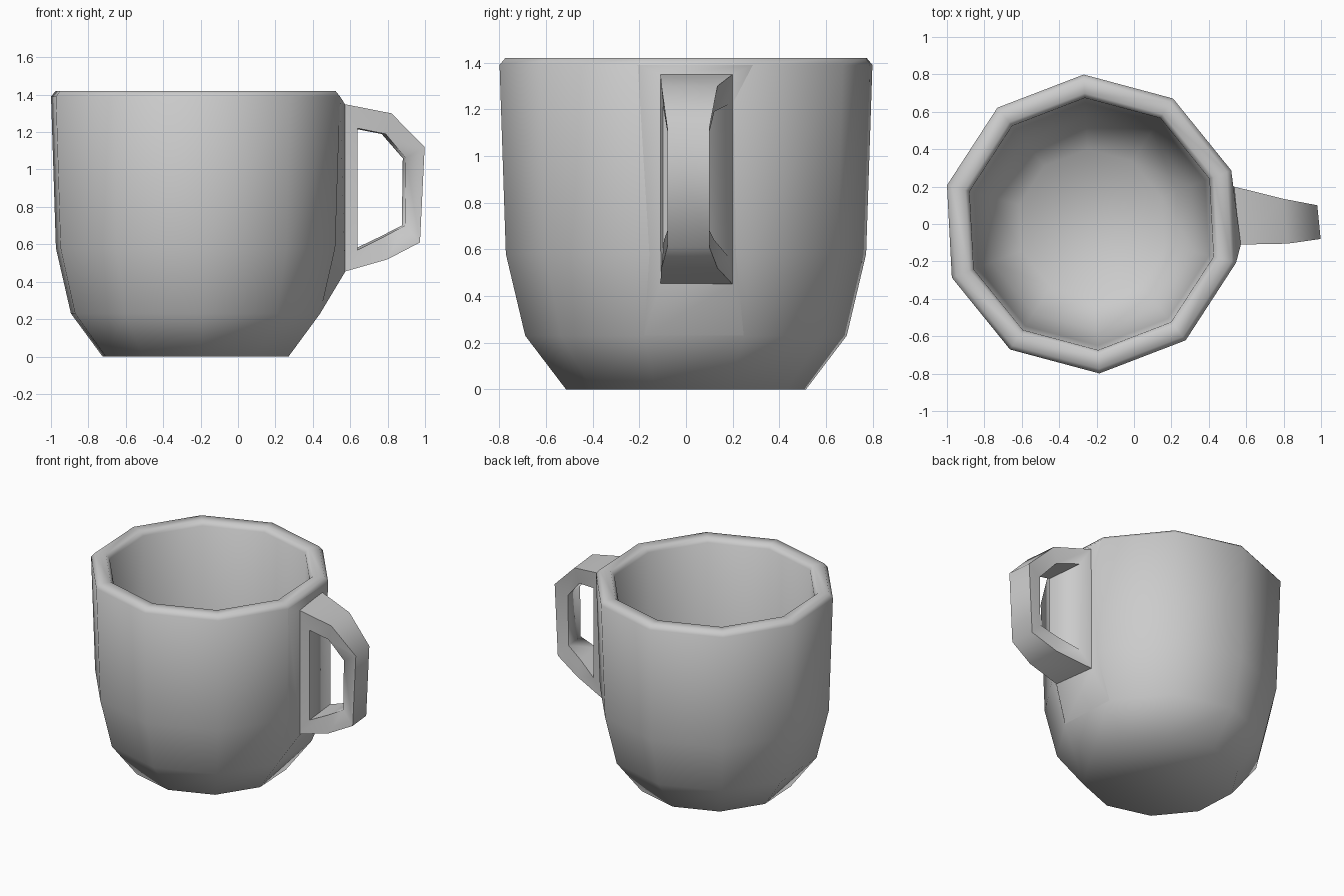
import bpy, bmesh
from math import sin, cos, radians

if "Cube" in bpy.data.objects:
    bpy.data.objects.remove(bpy.data.objects["Cube"])

CX = -0.227      # body axis
START = 21       # angle of the first of ten corners
SIDES = 10


def finish(name, bm, angle):
    bmesh.ops.recalc_face_normals(bm, faces=bm.faces)
    mesh = bpy.data.meshes.new(name)
    bm.to_mesh(mesh)
    bm.free()
    obj = bpy.data.objects.new(name, mesh)
    bpy.context.collection.objects.link(obj)
    bpy.ops.object.select_all(action='DESELECT')
    obj.select_set(True)
    bpy.context.view_layer.objects.active = obj
    bpy.ops.object.shade_smooth_by_angle(angle=radians(angle))
    return obj


def bridge(bm, a, b):
    n = len(a)
    for i in range(n):
        j = (i + 1) % n
        bm.faces.new((a[i], a[j], b[j], b[i]))


def corner(r, deg):
    return CX + r * cos(radians(deg)), r * sin(radians(deg))


# Cup body: outer wall, rolled rim and inner wall from one turned profile
profile = [(0.515, 0), (0.69, 0.23), (0.773, 0.58), (0.80, 1.39), (0.775, 1.42),
           (0.70, 1.42), (0.675, 1.39), (0.65, 0.60), (0.57, 0.28), (0.40, 0.11)]
bm = bmesh.new()
rings = [[bm.verts.new((*corner(r, START + 360 / SIDES * i), z)) for i in range(SIDES)]
         for r, z in profile]
for a, b in zip(rings, rings[1:]):
    bridge(bm, a, b)
bm.faces.new(rings[0])
bm.faces.new(rings[-1])
finish("cup_body", bm, 80)

# Handle mount: the body facet drawn outward to meet the handle
bm = bmesh.new()
base = [bm.verts.new((*corner(r, d), z)) for r, d, z in
        [(0.69, -15, 0.23), (0.69, 21, 0.23), (0.80, 21, 1.39), (0.80, -15, 1.39)]]
pad = [bm.verts.new((0.557 - 0.13 * y, y, z)) for y, z in
       [(-0.11, 0.45), (0.20, 0.45), (0.20, 1.35), (-0.11, 1.35)]]
bridge(bm, base, pad)
bm.faces.new(base)
bm.faces.new(pad)
finish("handle_mount", bm, 60)

# Handle: closed loop of four-cornered sections
# outer x, outer z, inner x, inner z, low y, high y
sections = [(0.555, 1.35, 0.63, 1.22, -0.11, 0.20),
            (0.81, 1.30, 0.78, 1.19, -0.105, 0.135),
            (0.99, 1.12, 0.89, 1.06, -0.08, 0.10),
            (0.965, 0.61, 0.885, 0.70, -0.08, 0.10),
            (0.79, 0.52, 0.77, 0.64, -0.105, 0.135),
            (0.545, 0.45, 0.63, 0.57, -0.11, 0.20)]
bm = bmesh.new()
loops = []
for ox, oz, ix, iz, lo, hi in sections:
    pts = [(ox, lo, oz), (ox, hi, oz), (ix, hi * 0.9, iz), (ix, lo * 0.9, iz)]
    loops.append([bm.verts.new((x - 0.1 * y, y, z)) for x, y, z in pts])
for i, loop in enumerate(loops):
    bridge(bm, loop, loops[(i + 1) % len(loops)])
finish("handle", bm, 80)
